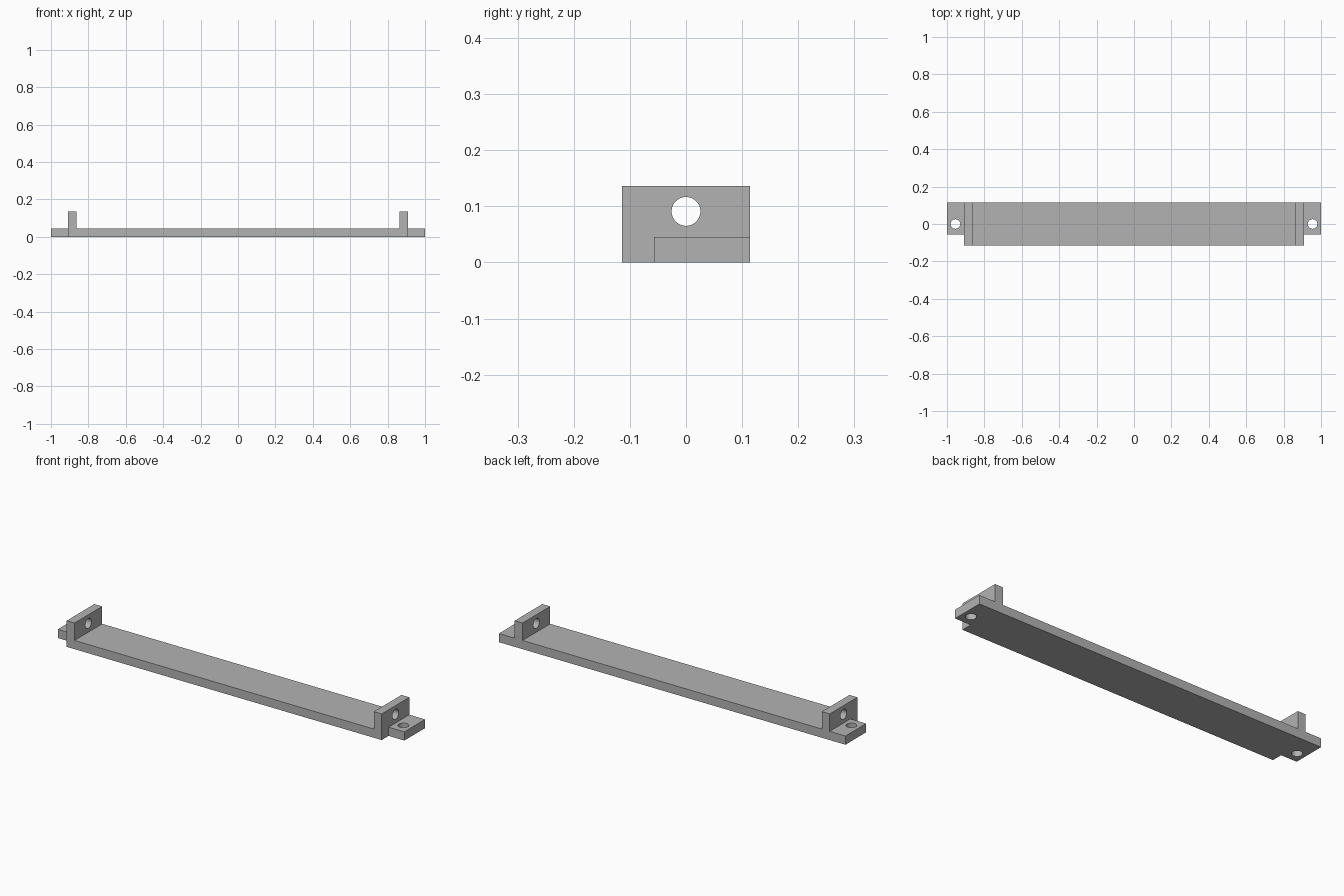
import bpy, bmesh, math
from mathutils import Matrix

cube = bpy.data.objects.get("Cube")
if cube:
    bpy.data.objects.remove(cube, do_unlink=True)

U = 1 / 44                    # grid unit of the bracket
HALF_DEPTH = 5 * U
HOLE_R = 0.0257

grey = bpy.data.materials.new("plain grey")
grey.use_nodes = True
grey.diffuse_color = (0.45, 0.45, 0.45, 1)
grey.node_tree.nodes["Principled BSDF"].inputs["Base Color"].default_value = grey.diffuse_color


def make_object(name, bm):
    bmesh.ops.recalc_face_normals(bm, faces=bm.faces)
    mesh = bpy.data.meshes.new(name)
    bm.to_mesh(mesh)
    bm.free()
    mesh.materials.append(grey)
    obj = bpy.data.objects.new(name, mesh)
    bpy.context.collection.objects.link(obj)
    return obj


def cut(target, bm, name):
    cutter = make_object(name, bm)
    cutter.hide_render = True
    mod = target.modifiers.new(name, "BOOLEAN")
    mod.operation = "DIFFERENCE"
    mod.solver = "EXACT"
    mod.object = cutter
    bpy.ops.object.select_all(action="DESELECT")
    target.select_set(True)
    bpy.context.view_layer.objects.active = target
    bpy.ops.object.modifier_apply(modifier=mod.name)
    bpy.data.objects.remove(cutter, do_unlink=True)


def cylinder(matrix, depth):
    bm = bmesh.new()
    bmesh.ops.create_cone(bm, cap_ends=True, segments=48, radius1=HOLE_R,
                          radius2=HOLE_R, depth=depth, matrix=matrix)
    return bm


# Bar, uprights and end tabs: one mirrored front profile, extruded in depth
half = [(44, 0), (44, 2), (40, 2), (40, 6), (38, 6), (38, 2)]
profile = half + [(-x, z) for x, z in reversed(half)]
bm = bmesh.new()
face = bm.faces.new([bm.verts.new((x * U, -HALF_DEPTH, z * U)) for x, z in profile])
ext = bmesh.ops.extrude_face_region(bm, geom=[face])
bmesh.ops.translate(bm, vec=(0, 2 * HALF_DEPTH, 0),
                    verts=[g for g in ext["geom"] if isinstance(g, bmesh.types.BMVert)])
bracket = make_object("mounting_bracket", bm)

# Front notches that narrow the tabs, and vertical screw holes
for side in (-1, 1):
    bm = bmesh.new()
    bmesh.ops.create_cube(bm, size=1, matrix=Matrix.Translation((side * 43 * U, -5 * U, 0))
                          @ Matrix.Diagonal((6 * U, 5 * U, 10 * U, 1)))
    cut(bracket, bm, "tab_notch")
    cut(bracket, cylinder(Matrix.Translation((side * 42 * U, 0, U)), 0.2), "screw_hole")

# Cross holes through both uprights
cut(bracket, cylinder(Matrix.Translation((0, 0, 4 * U))
                      @ Matrix.Rotation(math.pi / 2, 4, "Y"), 2.2), "pivot_hole")

bpy.ops.object.shade_smooth_by_angle(angle=math.radians(30))
